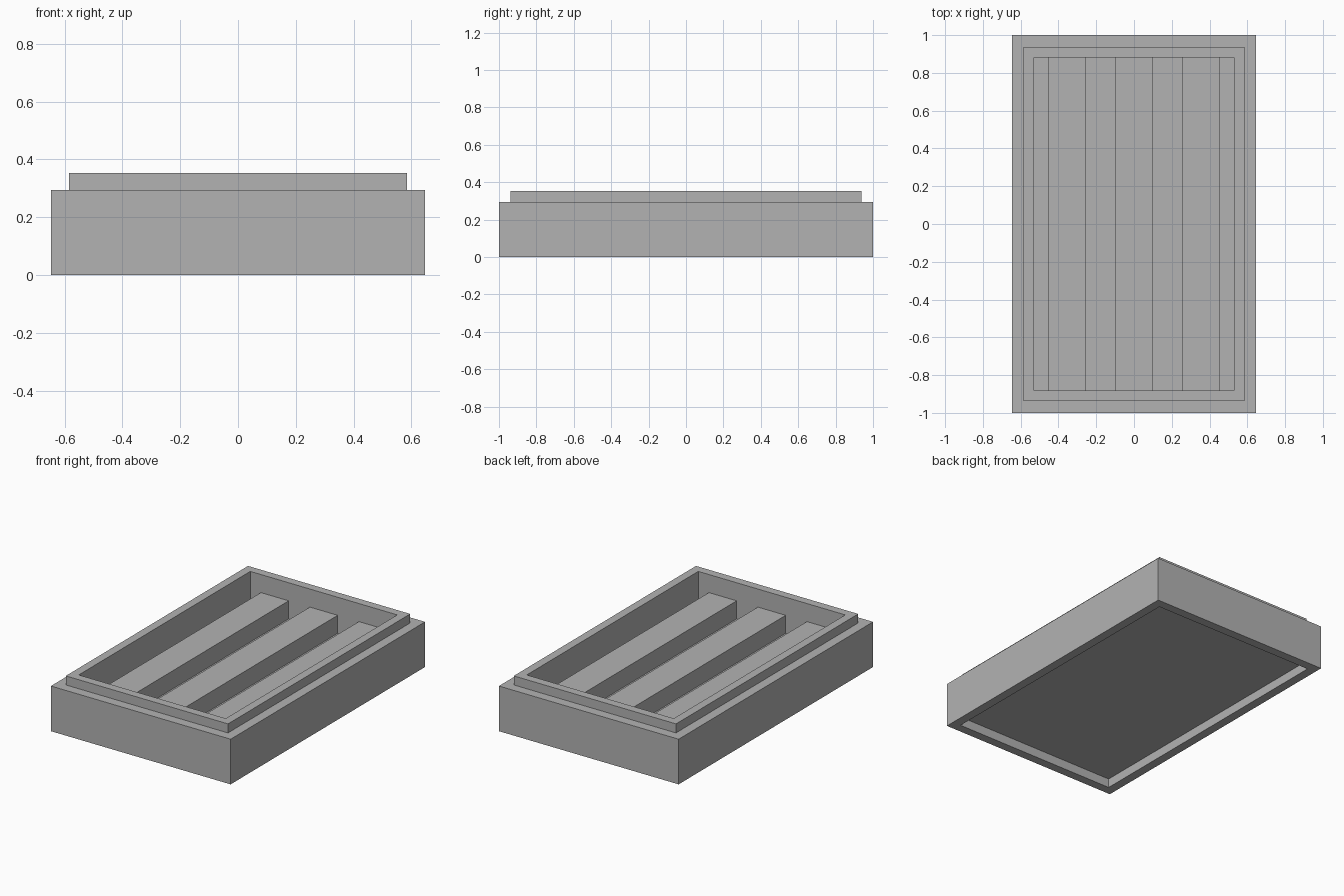
import bpy
import bmesh

cube = bpy.data.objects.get("Cube")
if cube:
    bpy.data.objects.remove(cube)

# Everything is laid out in multiples of one wall thickness
U = 1 / 17
CLEARANCE = 0.004

grey = bpy.data.materials.new("plain grey")
grey.use_nodes = True
colour = (0.45, 0.45, 0.45, 1)
grey.diffuse_color = colour
grey.node_tree.nodes["Principled BSDF"].inputs["Base Color"].default_value = colour


def loft_rectangles(name, sections, x=0):
    """Join rectangles (half width, half depth, height) and cap both ends."""
    bm = bmesh.new()
    rings = [[bm.verts.new((x + sx * w, sy * d, z))
              for sx, sy in ((-1, -1), (1, -1), (1, 1), (-1, 1))]
             for w, d, z in sections]
    for low, high in zip(rings, rings[1:]):
        for i in range(4):
            j = (i + 1) % 4
            bm.faces.new((low[i], low[j], high[j], high[i]))
    bm.faces.new(rings[0][::-1])
    bm.faces.new(rings[-1])
    bmesh.ops.recalc_face_normals(bm, faces=bm.faces)
    mesh = bpy.data.meshes.new(name)
    bm.to_mesh(mesh)
    bm.free()
    mesh.materials.append(grey)
    obj = bpy.data.objects.new(name, mesh)
    bpy.context.collection.objects.link(obj)
    return obj


def section(inset, z):
    return (11 * U - inset, 17 * U - inset, z)


# Tray body: underside recess, outer wall, stacking rim, inner floor
rim = U + CLEARANCE
loft_rectangles("tray_body", [
    section(U, U),
    section(U, 0),
    section(0, 0),
    section(0, 5 * U),
    section(rim, 5 * U),
    section(rim, 6 * U),
    section(2 * U, 6 * U),
    section(2 * U, 2 * U),
])

# Three long support bars standing on the floor
for name, x in (("right_bar", -6 * U), ("middle_bar", 0), ("left_bar", 6 * U)):
    loft_rectangles(name, [(0.1, 15 * U, 2 * U), (0.1, 15 * U, 4 * U)], x)
